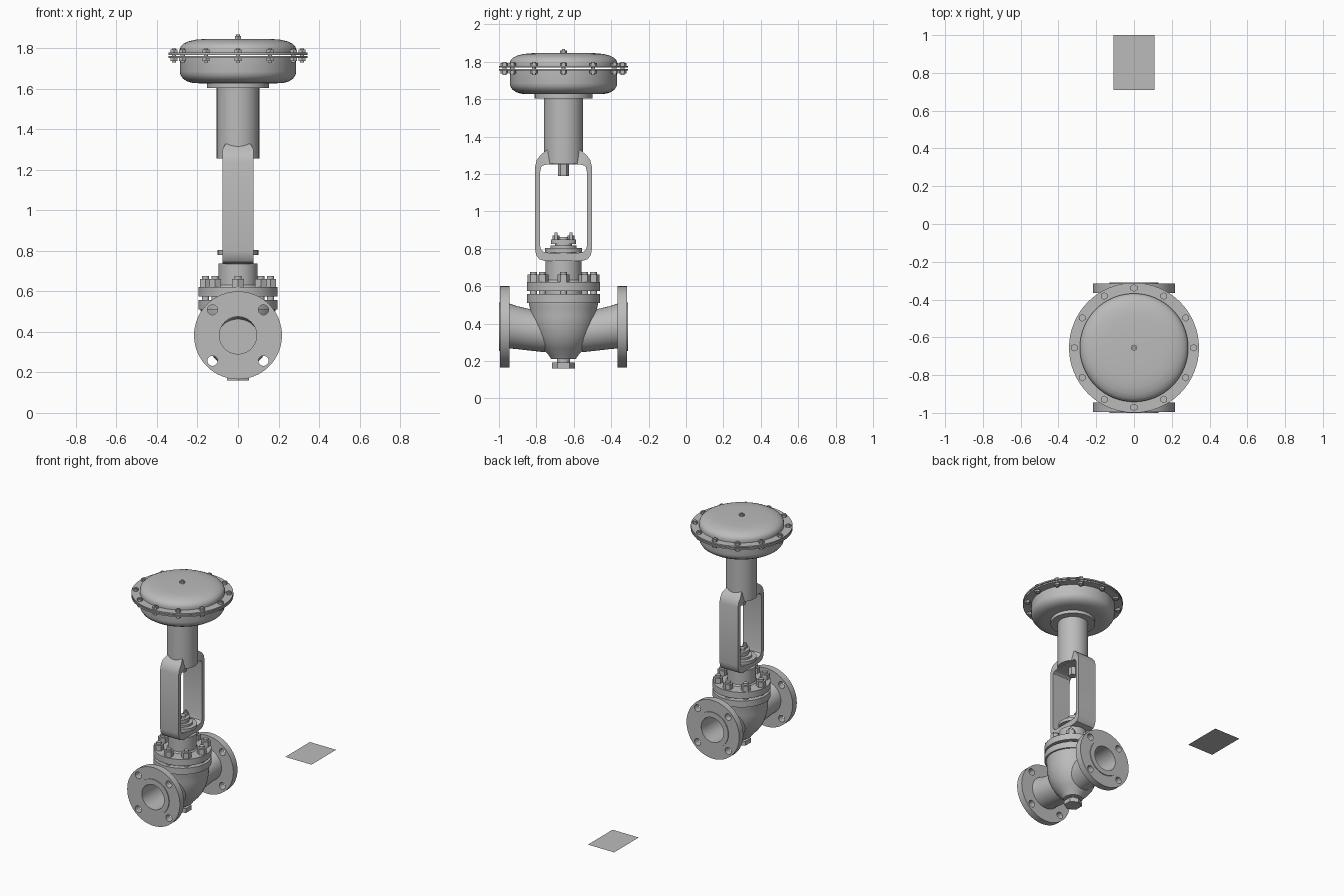
import bpy, bmesh, math
from mathutils import Matrix, Vector

cube = bpy.data.objects.get("Cube")
if cube:
    bpy.data.objects.remove(cube, do_unlink=True)

YC = -0.655      # vertical axis of the valve
PZ = 0.383       # pipe centre height
SEG = 64

metal = bpy.data.materials.new("grey metal")
metal.use_nodes = True
metal.diffuse_color = (0.5, 0.5, 0.5, 1)
for node in metal.node_tree.nodes:
    if node.type == 'BSDF_PRINCIPLED':
        node.inputs["Base Color"].default_value = (0.5, 0.5, 0.5, 1)


def finish(name, bm, smooth=True):
    bmesh.ops.recalc_face_normals(bm, faces=bm.faces)
    mesh = bpy.data.meshes.new(name)
    bm.to_mesh(mesh)
    bm.free()
    mesh.materials.append(metal)
    obj = bpy.data.objects.new(name, mesh)
    bpy.context.collection.objects.link(obj)
    if smooth:
        shade(obj)
    return obj


def activate(obj):
    bpy.ops.object.select_all(action='DESELECT')
    obj.select_set(True)
    bpy.context.view_layer.objects.active = obj


def shade(obj):
    activate(obj)
    bpy.ops.object.shade_smooth_by_angle(angle=math.radians(32))


def loft(name, rings, place, seg=SEG):
    """Skin a row of circles; place maps (ring, cos, sin) to a point."""
    bm = bmesh.new()
    loops = []
    for ring in rings:
        loops.append([bm.verts.new(place(ring, math.cos(a), math.sin(a)))
                      for a in (2 * math.pi * i / seg for i in range(seg))])
    for a, b in zip(loops, loops[1:]):
        for i in range(seg):
            j = (i + 1) % seg
            bm.faces.new((a[i], a[j], b[j], b[i]))
    bm.faces.new(loops[0])
    bm.faces.new(loops[-1])
    return finish(name, bm)


def lathe(name, profile, sx=1.0):
    """Solid of revolution about the valve axis from (radius, height) points."""
    return loft(name, profile, lambda p, c, s: (p[0] * c * sx, YC + p[0] * s, p[1]))


def prism(bm, x, y, z0, z1, r, sides=6):
    bmesh.ops.create_cone(bm, cap_ends=True, segments=sides, radius1=r, radius2=r,
                          depth=z1 - z0, matrix=Matrix.Translation((x, y, (z0 + z1) / 2)))


def circle_points(count, radius):
    return [(radius * math.cos(2 * math.pi * i / count),
             YC + radius * math.sin(2 * math.pi * i / count)) for i in range(count)]


def cut(obj, bm):
    cutter = finish("cutter", bm, False)
    cutter.hide_render = True
    mod = obj.modifiers.new("cut", 'BOOLEAN')
    mod.operation = 'DIFFERENCE'
    mod.object = cutter
    activate(obj)
    bpy.ops.object.modifier_apply(modifier=mod.name)
    bpy.data.objects.remove(cutter, do_unlink=True)
    shade(obj)


def cross_hole(bm, x, y, z, r, depth):
    bmesh.ops.create_cone(bm, cap_ends=True, segments=32, radius1=r, radius2=r, depth=depth,
                          matrix=Matrix.Translation((x, y, z)) @ Matrix.Rotation(math.pi / 2, 4, 'X'))


# Valve body with top flange
body = lathe("valve_body", [
    (0.065, 0.21), (0.08, 0.232), (0.115, 0.268), (0.14, 0.303), (0.158, 0.342),
    (0.172, 0.39), (0.179, 0.44), (0.18, 0.485), (0.184, 0.5), (0.184, 0.51),
    (0.196, 0.51), (0.196, 0.557)])
bm = bmesh.new()
for s in (-1, 1):
    cross_hole(bm, 0, YC + s * 0.15, PZ, 0.094, 0.2)
cut(body, bm)

# Flanged pipe ends, each with a blind bore and four bolt holes
pipe_rings = [
    (0.05, 0.092, PZ), (0.345, 0.092, PZ), (0.345, 0.13, PZ), (0.339, 0.13, PZ),
    (0.339, 0.217, PZ), (0.29, 0.217, PZ), (0.29, 0.12, PZ + 0.004),
    (0.25, 0.115, 0.379), (0.2, 0.112, 0.37), (0.1, 0.108, 0.355)]
for name, s in (("inlet_pipe", -1), ("outlet_pipe", 1)):
    pipe = loft(name, pipe_rings,
                lambda p, c, n: (p[1] * c, YC + s * p[0], p[2] + p[1] * n))
    bm = bmesh.new()
    for sx in (-1, 1):
        for sz in (-1, 1):
            cross_hole(bm, sx * 0.126, YC + s * 0.315, PZ + sz * 0.126, 0.025, 0.1)
    cut(pipe, bm)

# Drain plug
lathe("drain_plug_neck", [(0.035, 0.185), (0.035, 0.215)])
bm = bmesh.new()
prism(bm, 0, YC, 0.16, 0.192, 0.062)
finish("drain_plug_head", bm, False)

# Bonnet and gasket
lathe("gasket", [(0.1, 0.55), (0.1, 0.58)])
lathe("bonnet", [(0.196, 0.575), (0.196, 0.622), (0.105, 0.622), (0.097, 0.632),
                 (0.097, 0.737)])

# Bonnet studs and nuts
bm_nut, bm_stud = bmesh.new(), bmesh.new()
for x, y in circle_points(8, 0.16):
    prism(bm_nut, x, y, 0.622, 0.662, 0.033)
    prism(bm_stud, x, y, 0.55, 0.677, 0.018, 16)
finish("bonnet_nuts", bm_nut, False)
finish("bonnet_studs", bm_stud)

# Yoke: a closed band, outer and inner half outlines mirrored
outer = [(0, 0.735), (0.10, 0.735), (0.13, 0.745), (0.147, 0.768), (0.152, 0.80),
         (0.152, 1.24), (0.143, 1.275), (0.122, 1.302), (0.09, 1.328), (0, 1.328)]
inner = [(0, 0.778), (0.08, 0.778), (0.105, 0.783), (0.12, 0.796), (0.125, 0.815),
         (0.125, 1.21), (0.12, 1.235), (0.11, 1.245), (0.09, 1.25), (0, 1.25)]


def full_loop(half):
    return half + [(-y, z) for y, z in reversed(half[1:-1])]


bm = bmesh.new()
rows = []
for (yo, zo), (yi, zi) in zip(full_loop(outer), full_loop(inner)):
    w = 0.062 if zo > 1.31 else 0.076
    rows.append([bm.verts.new(p) for p in (
        (-w, YC + yo, zo), (w, YC + yo, zo), (0.076, YC + yi, zi), (-0.076, YC + yi, zi))])
for a, b in zip(rows, rows[1:] + rows[:1]):
    for i in range(4):
        j = (i + 1) % 4
        bm.faces.new((a[i], a[j], b[j], b[i]))
finish("yoke", bm)

# Packing gland on the yoke floor
lathe("yoke_lock_ring", [(0.1, 0.78), (0.1, 0.803)])
lathe("packing_collar", [(0.07, 0.77), (0.07, 0.818), (0.045, 0.818), (0.045, 0.83)])
lathe("gland_flange", [(0.068, 0.826), (0.068, 0.85)], 0.65)
lathe("gland_follower", [(0.026, 0.845), (0.022, 0.862)])
bm = bmesh.new()
for s in (-1, 1):
    prism(bm, 0, YC + s * 0.04, 0.84, 0.872, 0.018)
    prism(bm, 0, YC + s * 0.04, 0.84, 0.886, 0.009, 12)
finish("gland_bolts", bm, False)

# Actuator column and stem end
lathe("actuator_column", [(0.105, 1.255), (0.105, 1.61)])
bm = bmesh.new()
prism(bm, 0, YC, 1.19, 1.26, 0.03)
finish("stem_end", bm, False)
lathe("mounting_plate", [(0.154, 1.603), (0.154, 1.63)])

# Diaphragm casing halves
lathe("lower_casing", [
    (0.19, 1.627), (0.225, 1.629), (0.25, 1.636), (0.272, 1.65), (0.284, 1.668),
    (0.287, 1.685), (0.287, 1.752), (0.344, 1.752), (0.344, 1.762)])
lathe("upper_casing", [
    (0.344, 1.768), (0.344, 1.778), (0.287, 1.778), (0.287, 1.795), (0.282, 1.81),
    (0.268, 1.823), (0.245, 1.834), (0.21, 1.842), (0.165, 1.846), (0.08, 1.847)])

# Casing rim bolts
bm_head, bm_shank = bmesh.new(), bmesh.new()
for x, y in circle_points(12, 0.316):
    prism(bm_head, x, y, 1.778, 1.793, 0.02)
    prism(bm_head, x, y, 1.737, 1.752, 0.02)
    prism(bm_shank, x, y, 1.73, 1.799, 0.011, 12)
finish("casing_bolt_heads", bm_head, False)
finish("casing_bolt_shanks", bm_shank)

# Vent cap on the crown
bm = bmesh.new()
prism(bm, 0, YC, 1.84, 1.86, 0.018)
prism(bm, 0, YC, 1.84, 1.868, 0.009, 12)
finish("vent_cap", bm, False)

# Separate flat sheet lying on the ground
bm = bmesh.new()
bm.faces.new([bm.verts.new(Vector(p)) for p in (
    (-0.108, 0.71, 0), (0.108, 0.71, 0), (0.108, 1, 0), (-0.108, 1, 0))])
sheet = finish("ground_sheet", bm, False)
if sheet.data.polygons[0].normal.z < 0:
    sheet.data.flip_normals()
